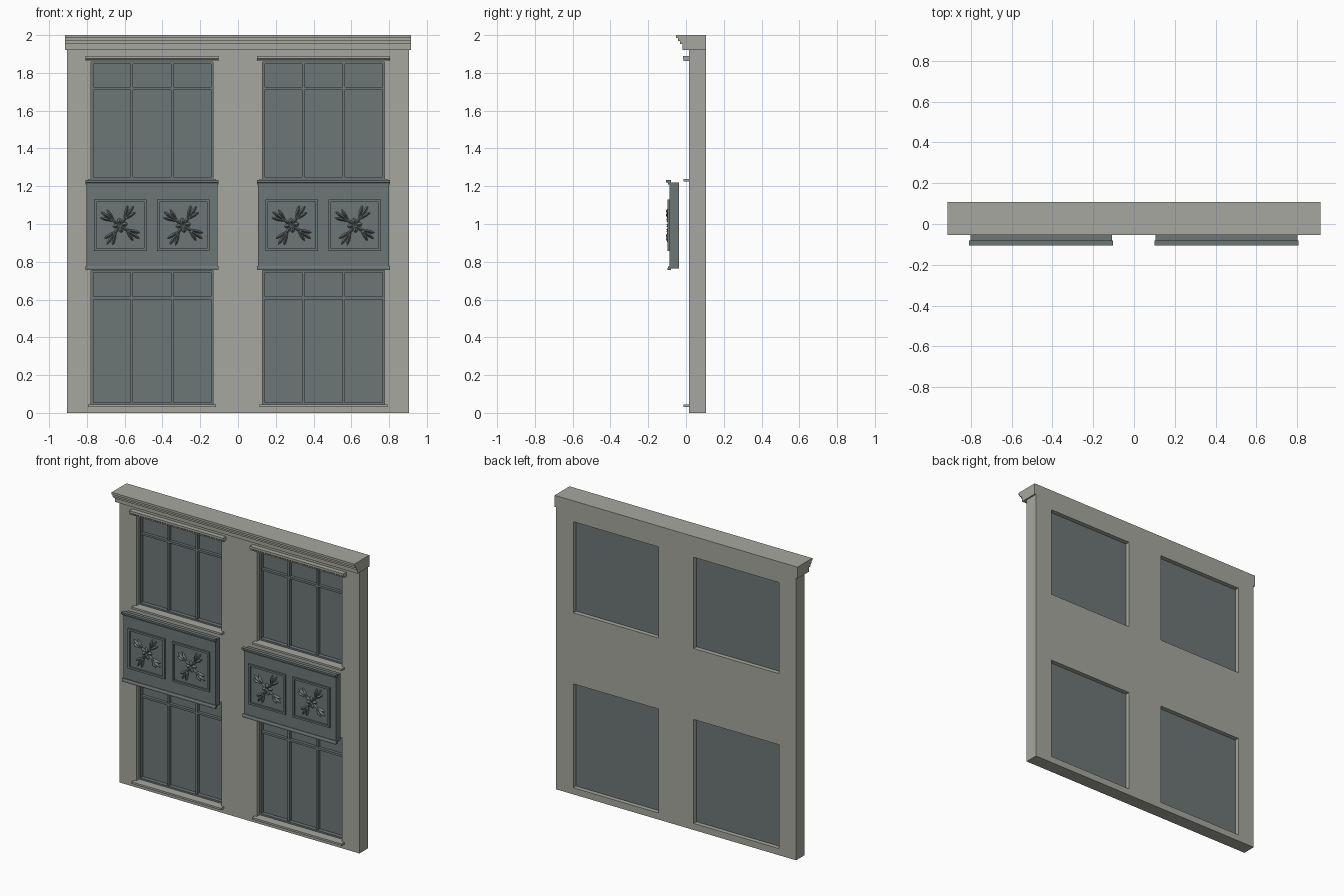
import bpy, bmesh, math
from mathutils import Matrix, Vector

cube = bpy.data.objects.get("Cube")
if cube:
    bpy.data.objects.remove(cube, do_unlink=True)


def material(name, color):
    m = bpy.data.materials.new(name)
    m.use_nodes = True
    m.diffuse_color = (*color, 1)
    m.node_tree.nodes["Principled BSDF"].inputs["Base Color"].default_value = (*color, 1)
    return m


STONE = material("warm grey stone", (0.39, 0.39, 0.35))
SLATE = material("slate grey", (0.155, 0.185, 0.183))


def finish(bm, name, mat):
    bmesh.ops.recalc_face_normals(bm, faces=bm.faces)
    mesh = bpy.data.meshes.new(name)
    bm.to_mesh(mesh)
    bm.free()
    mesh.materials.append(mat)
    obj = bpy.data.objects.new(name, mesh)
    bpy.context.collection.objects.link(obj)
    return obj


def add_box(bm, x, y, z):
    size = Vector((x[1] - x[0], y[1] - y[0], z[1] - z[0]))
    mid = Vector((x[0] + x[1], y[0] + y[1], z[0] + z[1])) / 2
    bmesh.ops.create_cube(bm, size=1, matrix=Matrix.Translation(mid) @ Matrix.Diagonal((*size, 1)))


def add_profile(bm, points, x):
    """Sweep a (y, z) profile along x."""
    face = bm.faces.new([bm.verts.new((x[0], y, z)) for y, z in points])
    ext = bmesh.ops.extrude_face_region(bm, geom=[face])
    moved = [v for v in ext["geom"] if isinstance(v, bmesh.types.BMVert)]
    bmesh.ops.translate(bm, verts=moved, vec=(x[1] - x[0], 0, 0))


def add_frame(bm, x, y, z, w):
    """Rectangular border of width w."""
    add_box(bm, (x[0], x[0] + w), y, z)
    add_box(bm, (x[1] - w, x[1]), y, z)
    for a in (z[0], z[1] - w):
        add_box(bm, (x[0] + w, x[1] - w), y, (a, a + w))


FRONT, BACK = 0.015, 0.107
BAYS = {"right": -0.455, "left": 0.453}
HALF = 0.322
ROWS = {"lower": (0.045, 0.753, 0.608), "upper": (1.237, 1.858, 1.717)}

# Wall with four openings
bm = bmesh.new()
xs = [-0.905] + [c + s * HALF for c in BAYS.values() for s in (-1, 1)] + [0.905]
zs = [0] + [z for row in ROWS.values() for z in row[:2]] + [1.95]
grid = [[bm.verts.new((x, FRONT, z)) for z in zs] for x in xs]
for i in range(len(xs) - 1):
    for j in range(len(zs) - 1):
        if not (i % 2 and j % 2):
            bm.faces.new((grid[i][j], grid[i + 1][j], grid[i + 1][j + 1], grid[i][j + 1]))
ext = bmesh.ops.extrude_face_region(bm, geom=bm.faces[:])
bmesh.ops.translate(bm, verts=[v for v in ext["geom"] if isinstance(v, bmesh.types.BMVert)],
                    vec=(0, BACK - FRONT, 0))
finish(bm, "wall", STONE)

# Stepped cornice
bm = bmesh.new()
steps = [(-0.019, 1.922), (-0.031, 1.952), (-0.042, 1.968), (-0.053, 1.985)]
profile = [(BACK, 2.0), (BACK, steps[0][1])]
for k, (y, z) in enumerate(steps):
    top = steps[k + 1][1] if k + 1 < len(steps) else 2.0
    profile += [(y, z), (y, top)]
add_profile(bm, profile, (-0.915, 0.915))
finish(bm, "cornice", STONE)


def add_leaf(bm, matrix, length, width, height):
    """Ridged leaf lying on the panel, pointing along local x."""
    outline = [(0, -0.25), (0.55, -0.5), (0.85, -0.35), (1, 0), (0.85, 0.35), (0.55, 0.5), (0, 0.25)]
    rim = [bm.verts.new(matrix @ Vector((a * length, b * width, 0))) for a, b in outline]
    ridge = bm.verts.new(matrix @ Vector((0.6 * length, 0, height)))
    for k in range(len(rim)):
        bm.faces.new((rim[k], rim[(k + 1) % len(rim)], ridge))
    bm.faces.new(rim[::-1])


def add_rosette(bm, x, y, z):
    """Pinwheel of four three-leaved sprigs around a spiked heart."""
    base = Matrix.Translation((x, y, z)) @ Matrix.Rotation(math.pi / 2, 4, "X")
    for k in range(4):
        turn = base @ Matrix.Rotation(math.radians(55 + 90 * k), 4, "Z")
        for spread, length in ((-24, 0.07), (0, 0.085), (22, 0.075)):
            sprig = Matrix.Translation((0.04, 0, 0)) @ Matrix.Rotation(math.radians(spread), 4, "Z")
            add_leaf(bm, turn @ sprig, length, 0.017, 0.018)
        add_leaf(bm, turn, 0.06, 0.016, 0.012)
        add_leaf(bm, turn @ Matrix.Rotation(math.pi / 4, 4, "Z"), 0.04, 0.024, 0.016)


for side, cx in BAYS.items():
    wide = (cx - 0.353, cx + 0.353)
    opening = (cx - HALF, cx + HALF)

    for row, (z0, z1, bar) in ROWS.items():
        # Glass pane
        bm = bmesh.new()
        add_box(bm, opening, (0.072, 0.077), (z0, z1))
        finish(bm, f"{side}_{row}_glass", SLATE)
        # Frame, mullions and transom
        bm = bmesh.new()
        add_frame(bm, opening, (0.045, 0.072), (z0, z1), 0.011)
        for s in (-1, 1):
            m = cx + s * HALF / 3
            add_box(bm, (m - 0.006, m + 0.006), (0.05, 0.072), (z0 + 0.011, z1 - 0.011))
        add_box(bm, (opening[0] + 0.011, opening[1] - 0.011), (0.052, 0.072), (bar - 0.007, bar + 0.007))
        finish(bm, f"{side}_{row}_window_frame", SLATE)
        # Sill
        bm = bmesh.new()
        add_box(bm, (cx - 0.338, cx + 0.338), (-0.014, 0.05), (z0 - 0.013, z0))
        finish(bm, f"{side}_{row}_sill", STONE)

    # Lintel over the upper window
    bm = bmesh.new()
    add_profile(bm, [(FRONT, 1.862), (-0.012, 1.862), (-0.012, 1.87), (-0.017, 1.875),
                     (-0.017, 1.89), (FRONT, 1.89)], wide)
    finish(bm, f"{side}_lintel", STONE)

    # Spandrel panel
    bm = bmesh.new()
    add_box(bm, (cx - 0.347, cx + 0.347), (-0.087, -0.037), (0.765, 1.22))
    finish(bm, f"{side}_spandrel_panel", SLATE)
    # Mouldings along its top and bottom
    bm = bmesh.new()
    add_profile(bm, [(-0.08, 1.208), (-0.094, 1.208), (-0.094, 1.217), (-0.105, 1.22),
                     (-0.105, 1.232), (-0.08, 1.232)], wide)
    add_profile(bm, [(-0.08, 0.757), (-0.097, 0.757), (-0.097, 0.767), (-0.092, 0.778),
                     (-0.08, 0.778)], wide)
    finish(bm, f"{side}_panel_mouldings", SLATE)
    # Two framed rosettes
    for place, px in (("outer", cx - 0.169), ("inner", cx + 0.165)):
        bm = bmesh.new()
        add_frame(bm, (px - 0.139, px + 0.139), (-0.099, -0.085), (0.858, 1.13), 0.013)
        finish(bm, f"{side}_{place}_ornament_frame", SLATE)
        bm = bmesh.new()
        add_rosette(bm, px, -0.088, 0.993)
        finish(bm, f"{side}_{place}_rosette", SLATE)
